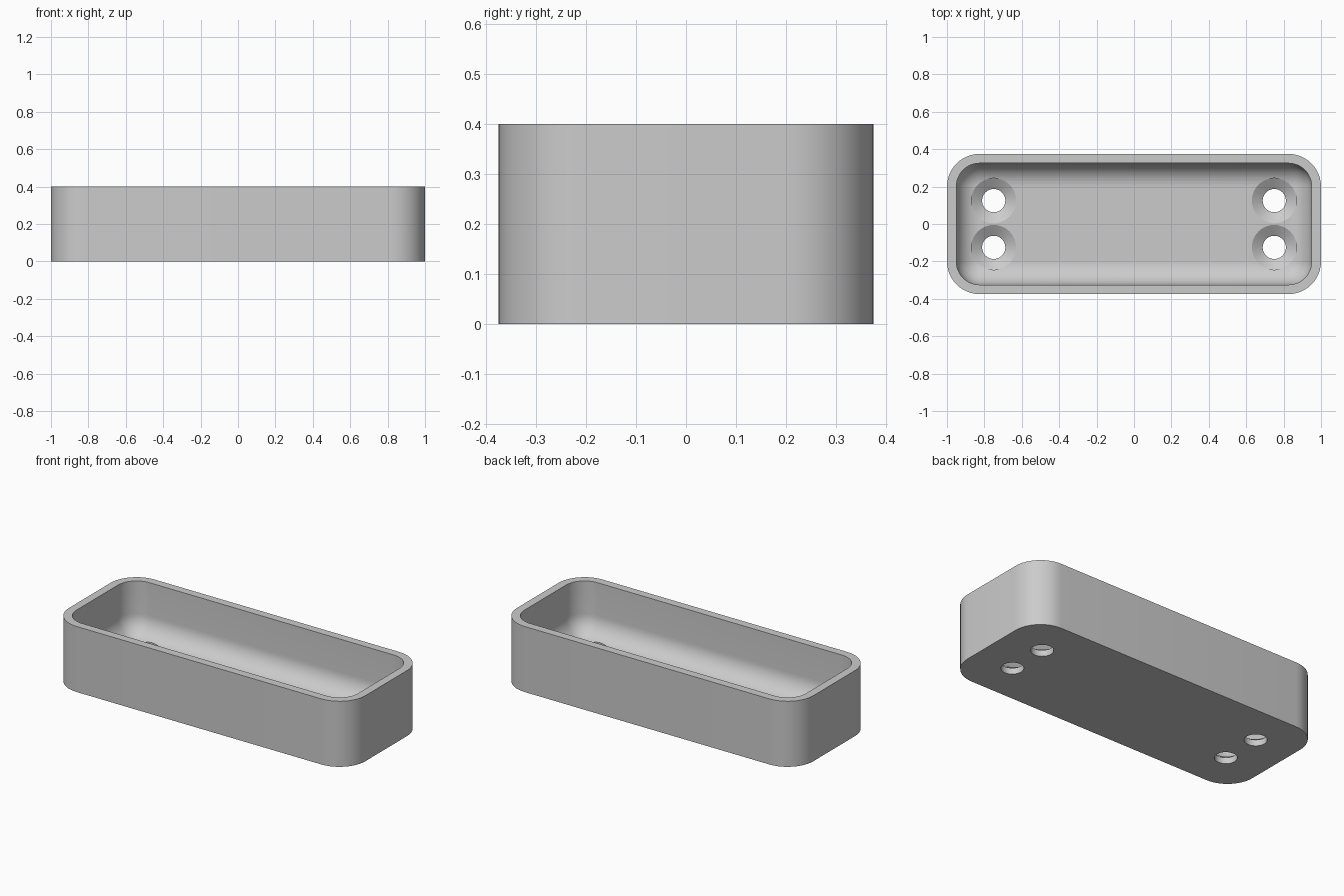
import bpy
import bmesh
from math import sin, cos, pi, radians

if "Cube" in bpy.data.objects:
    bpy.data.objects.remove(bpy.data.objects["Cube"], do_unlink=True)

HALF_X, HALF_Y, HEIGHT = 1.0, 0.375, 0.4
CORNER, WALL, FLOOR = 0.175, 0.05, 0.075
FILLET = CORNER - WALL
HOLE_X, HOLE_Y, HOLE_R, SINK_R = 0.75, 0.125, 0.062, 0.12
STEPS = 12

grey = bpy.data.materials.new("light_grey")
grey.use_nodes = True
colour = (0.6, 0.6, 0.6, 1)
grey.diffuse_color = colour
grey.node_tree.nodes["Principled BSDF"].inputs["Base Color"].default_value = colour


def rounded_ring(bm, inset, z):
    """Rounded rectangle of vertices, offset inwards from the outer outline."""
    r = CORNER - inset
    cx, cy = HALF_X - CORNER, HALF_Y - CORNER
    ring = []
    for q, (sx, sy) in enumerate([(1, 1), (-1, 1), (-1, -1), (1, -1)]):
        for i in range(STEPS + 1):
            a = (q + i / STEPS) * pi / 2
            ring.append(bm.verts.new((sx * cx + r * cos(a), sy * cy + r * sin(a), z)))
    return ring


def circle_ring(bm, x, y, r, z, n=48):
    return [bm.verts.new((x + r * cos(2 * pi * i / n), y + r * sin(2 * pi * i / n), z))
            for i in range(n)]


def loft(bm, rings):
    """Bridge the rings in order and cap both ends."""
    for a, b in zip(rings, rings[1:]):
        n = len(a)
        for i in range(n):
            j = (i + 1) % n
            bm.faces.new((a[i], a[j], b[j], b[i]))
    bm.faces.new(rings[0][::-1])
    bm.faces.new(rings[-1])


def make_object(name, bm):
    bmesh.ops.remove_doubles(bm, verts=bm.verts[:], dist=1e-5)
    bmesh.ops.recalc_face_normals(bm, faces=bm.faces[:])
    mesh = bpy.data.meshes.new(name)
    bm.to_mesh(mesh)
    bm.free()
    mesh.materials.append(grey)
    obj = bpy.data.objects.new(name, mesh)
    bpy.context.collection.objects.link(obj)
    return obj


# Tray shell: outer wall, rim, inner wall, rounded transition into the floor
bm = bmesh.new()
profile = [(0, 0), (0, HEIGHT), (WALL, HEIGHT)]
for i in range(STEPS + 1):
    t = i / STEPS * pi / 2
    profile.append((WALL + FILLET * (1 - cos(t)), FLOOR + FILLET * (1 - sin(t))))
loft(bm, [rounded_ring(bm, inset, z) for inset, z in profile])
tray = make_object("tray", bm)

# Countersunk screw holes: straight bore, cone, straight clearance above
bm = bmesh.new()
cone_z = FLOOR / 2
for x in (-HOLE_X, HOLE_X):
    for y in (-HOLE_Y, HOLE_Y):
        loft(bm, [circle_ring(bm, x, y, r, z) for r, z in
                  [(HOLE_R, -0.1), (HOLE_R, cone_z), (SINK_R, FLOOR), (SINK_R, HEIGHT / 2)]])
cutter = make_object("screw_hole_cutter", bm)
cutter.hide_render = True

cut = tray.modifiers.new("screw_holes", "BOOLEAN")
cut.operation = "DIFFERENCE"
cut.solver = "EXACT"
cut.object = cutter

bpy.ops.object.select_all(action="DESELECT")
bpy.context.view_layer.objects.active = tray
tray.select_set(True)
bpy.ops.object.modifier_apply(modifier=cut.name)
bpy.data.objects.remove(cutter, do_unlink=True)
bpy.ops.object.shade_smooth_by_angle(angle=radians(25))
